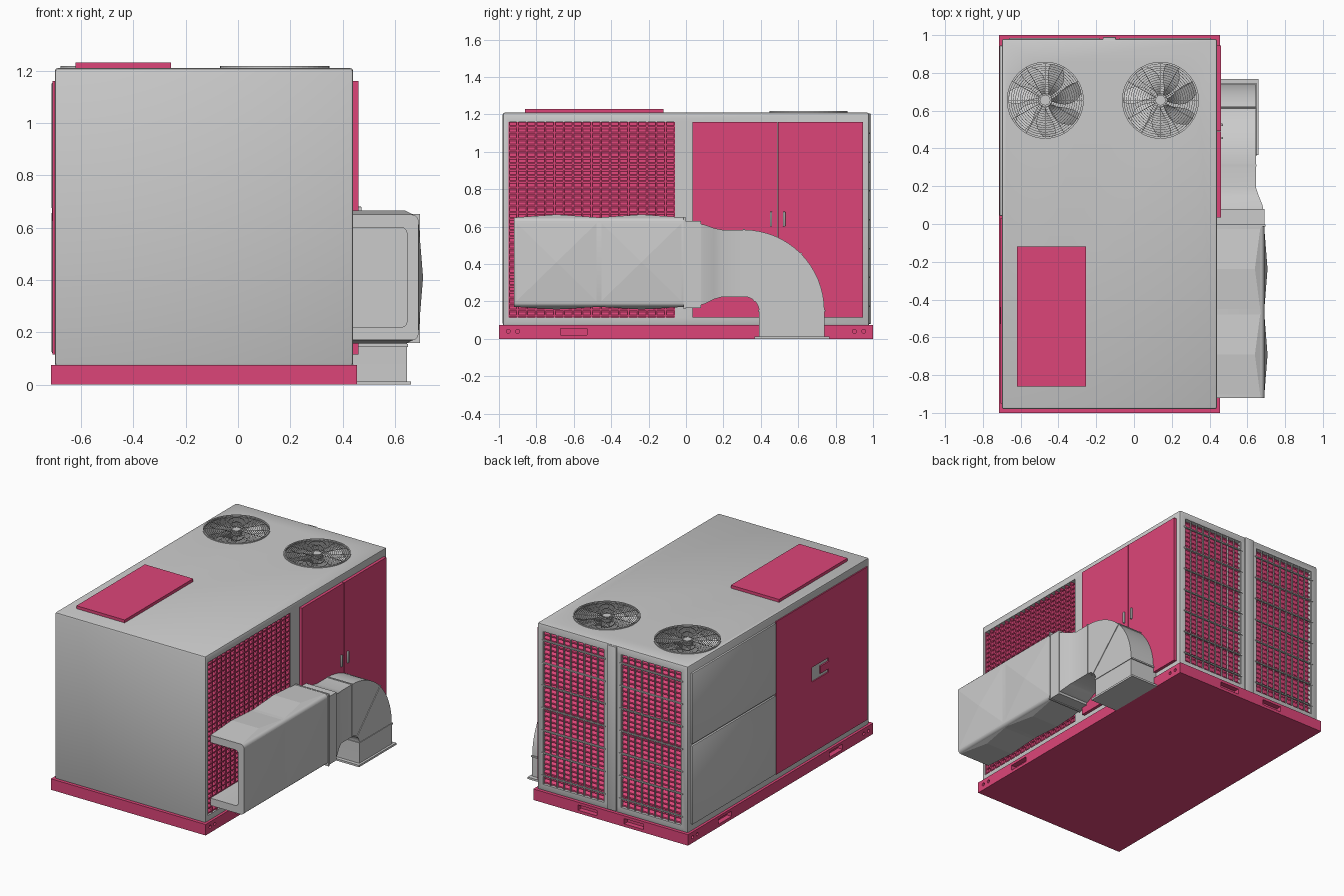
import bpy, bmesh, math
from mathutils import Matrix, Vector

if "Cube" in bpy.data.objects:
    bpy.data.objects.remove(bpy.data.objects["Cube"])

pink = bpy.data.materials.new("pink_paint")
pink.diffuse_color = (0.72, 0.06, 0.19, 1)
pink.use_nodes = True
pink.node_tree.nodes["Principled BSDF"].inputs["Base Color"].default_value = pink.diffuse_color


def finish(bm, name, mat=None, smooth=False):
    bmesh.ops.recalc_face_normals(bm, faces=bm.faces[:])
    me = bpy.data.meshes.new(name)
    bm.to_mesh(me)
    bm.free()
    ob = bpy.data.objects.new(name, me)
    bpy.context.collection.objects.link(ob)
    if mat:
        me.materials.append(mat)
    if smooth:
        bpy.ops.object.select_all(action='DESELECT')
        ob.select_set(True)
        bpy.context.view_layer.objects.active = ob
        bpy.ops.object.shade_smooth_by_angle(angle=math.radians(35))
    return ob


def add_box(bm, x0, x1, y0, y1, z0, z1):
    m = Matrix.Translation(((x0 + x1) / 2, (y0 + y1) / 2, (z0 + z1) / 2)) @ \
        Matrix.Diagonal((x1 - x0, y1 - y0, z1 - z0, 1))
    bmesh.ops.create_cube(bm, size=1, matrix=m)


def boxes(name, dims, mat=None, bevel=0, segs=2):
    bm = bmesh.new()
    for d in dims:
        add_box(bm, *d)
    if bevel:
        bmesh.ops.bevel(bm, geom=bm.edges[:], offset=bevel, segments=segs, profile=0.5, affect='EDGES')
    return finish(bm, name, mat, bevel > 0)


def add_loft(bm, rings):
    loops = [[bm.verts.new(p) for p in r] for r in rings]
    n = len(loops[0])
    for a, b in zip(loops, loops[1:]):
        for i in range(n):
            bm.faces.new((a[i], a[(i + 1) % n], b[(i + 1) % n], b[i]))
    bm.faces.new(loops[0])
    bm.faces.new(loops[-1])


def along_x(profile, a, b):
    return [[(t, p, q) for p, q in profile] for t in (a, b)]


def along_y(profile, a, b):
    return [[(p, t, q) for p, q in profile] for t in (a, b)]


def cut(ob, cutter):
    cutter.hide_render = True
    mod = ob.modifiers.new("cut", 'BOOLEAN')
    mod.operation, mod.solver, mod.object = 'DIFFERENCE', 'EXACT', cutter
    bpy.context.view_layer.objects.active = ob
    bpy.ops.object.modifier_apply(modifier="cut")
    bpy.data.objects.remove(cutter)


FANS = [(-0.47, 0.655), (0.14, 0.655)]
BACK = [(-0.65, -0.195), (-0.065, 0.395)]
Z0, Z1 = 0.115, 1.16

# base skid with fork pockets and small lifting holes
base = boxes("base_skid", [(-0.715, 0.455, -1, 1, 0, 0.075)], pink)
bm = bmesh.new()
for s in (-1, 1):
    for x0, x1 in ((-0.735, -0.68), (0.42, 0.475)):
        add_box(bm, x0, x1, s * 0.6 - 0.072, s * 0.6 + 0.072, 0.02, 0.056)
        for y in (0.9, 0.95):
            bmesh.ops.create_cone(bm, cap_ends=True, segments=12, radius1=0.011, radius2=0.011, depth=0.06,
                                  matrix=Matrix.Translation(((x0 + x1) / 2, s * y, 0.04)) @ Matrix.Rotation(math.pi / 2, 4, 'Y'))
for x in (-0.305, 0.045):
    add_box(bm, x - 0.072, x + 0.072, 0.965, 1.02, 0.02, 0.056)
cut(base, finish(bm, "pocket_cutter"))

# cabinet with recesses for the grilles and fan wells
body = boxes("cabinet", [(-0.70, 0.44, -0.98, 0.98, 0.07, 1.21)], None, 0.012)
bm = bmesh.new()
add_box(bm, 0.405, 0.5, -0.95, -0.06, Z0, Z1)
for x0, x1 in BACK:
    add_box(bm, x0, x1, 0.945, 1.05, Z0, Z1)
for x, y in FANS:
    bmesh.ops.create_cone(bm, cap_ends=True, segments=64, radius1=0.205, radius2=0.205, depth=0.26,
                          matrix=Matrix.Translation((x, y, 1.21)))
cut(body, finish(bm, "cabinet_cutter"))
boxes("back_post", [(-0.165, -0.095, 0.97, 0.99, 0.08, 1.205)], None, 0.006)

# side louvre grille
N = 32
step = (Z1 - Z0) / N
bm = bmesh.new()
add_box(bm, 0.40, 0.41, -0.95, -0.06, Z0, Z1)
for i in range(N):
    z = Z0 + i * step
    add_loft(bm, along_y([(0.408, z + 0.022), (0.432, z + 0.004), (0.432, z + 0.012), (0.408, z + 0.03)], -0.95, -0.06))
for i in range(19):
    y = -0.95 + 0.89 * i / 18
    add_box(bm, 0.408, 0.436, max(y - 0.005, -0.95), min(y + 0.005, -0.06), Z0, Z1)
finish(bm, "side_louvre_grille", pink)

# back coil grilles with grey wire guards
for k, (x0, x1) in enumerate(BACK):
    bm = bmesh.new()
    add_box(bm, x0, x1, 0.94, 0.95, Z0, Z1)
    for i in range(N):
        z = Z0 + i * step
        add_loft(bm, along_x([(0.948, z + 0.022), (0.968, z + 0.004), (0.968, z + 0.014), (0.948, z + 0.03)], x0, x1))
    finish(bm, f"back_coil_{k}", pink)
    wires = [(x0 + (x1 - x0) * i / 9 - 0.003, x0 + (x1 - x0) * i / 9 + 0.003, 0.966, 0.976, Z0, Z1) for i in range(10)]
    wires += [(x0 - 0.012, x1 + 0.012, 0.972, 0.984, z - 0.004, z + 0.004)
              for z in [Z0 + 0.06 + 0.154 * i for i in range(7)]]
    boxes(f"back_guard_{k}", wires)

# right side doors and handles
boxes("side_doors", [(0.42, 0.46, 0.035, 0.4885, Z0, Z1), (0.42, 0.46, 0.4915, 0.945, Z0, Z1)], pink)
boxes("door_handles", [(0.45, 0.472, y - 0.006, y + 0.006, 0.6, 0.68) for y in (0.455, 0.525)], None, 0.003)

# left side panels
access = boxes("left_access_panel", [(-0.708, -0.68, -0.95, 0.032, Z0, Z1)], pink)
cut(access, boxes("grip_cutter", [(-0.75, -0.692, -0.53, -0.35, 0.60, 0.70)]))
boxes("access_panel_grip", [(-0.71, -0.69, -0.53, -0.44, 0.625, 0.675)], pink)
boxes("left_service_panels", [(-0.712, -0.68, 0.042, 0.945, 0.12, 0.66),
                              (-0.712, -0.68, 0.042, 0.945, 0.67, 1.155)], None, 0.006)

# roof hatch
boxes("roof_hatch", [(-0.62, -0.255, -0.86, -0.12, 1.2, 1.23)], pink)

# roof fans: hub, seven twisted blades and a wire guard
for k, (cx, cy) in enumerate(FANS):
    bm = bmesh.new()
    bmesh.ops.create_cone(bm, cap_ends=True, segments=24, radius1=0.035, radius2=0.035, depth=0.07,
                          matrix=Matrix.Translation((cx, cy, 1.165)))
    for b in range(7):
        rows = []
        for j in range(8):
            t = j / 7
            r = 0.03 + 0.165 * t
            half = 0.10 + 0.27 * math.sin(math.pi * min(t * 0.8 + 0.12, 1))
            mid = 2 * math.pi * b / 7 + 0.35 * t
            rows.append([bm.verts.new((cx + r * math.cos(mid + s * half), cy + r * math.sin(mid + s * half),
                                       1.165 + s * 0.022)) for s in (-1, -0.33, 0.33, 1)])
        for a, c in zip(rows, rows[1:]):
            for i in range(3):
                bm.faces.new((a[i], a[i + 1], c[i + 1], c[i]))
    finish(bm, f"fan_{k}", None, True)

    bm = bmesh.new()
    for j in range(16):
        r = 0.025 + 0.012 * j
        w = 0.0012 if j < 15 else 0.004
        prof = [(r - w, 1.213 - w), (r + w, 1.213 - w), (r + w, 1.213 + w), (r - w, 1.213 + w)]
        rings = [[bm.verts.new((cx + p * math.cos(a), cy + p * math.sin(a), q)) for p, q in prof]
                 for a in [2 * math.pi * i / 48 for i in range(48)]]
        for i in range(48):
            for m in range(4):
                bm.faces.new((rings[i][m], rings[i][(m + 1) % 4], rings[(i + 1) % 48][(m + 1) % 4], rings[(i + 1) % 48][m]))
    for i in range(12):
        m = Matrix.Translation((cx, cy, 1.211)) @ Matrix.Rotation(math.pi * i / 6, 4, 'Z') @ \
            Matrix.Translation((0.113, 0, 0)) @ Matrix.Diagonal((0.18, 0.003, 0.003, 1))
        bmesh.ops.create_cube(bm, size=1, matrix=m)
    bmesh.ops.create_cone(bm, cap_ends=True, segments=24, radius1=0.027, radius2=0.027, depth=0.005,
                          matrix=Matrix.Translation((cx, cy, 1.213)))
    finish(bm, f"fan_guard_{k}")

# open hood duct: C section against the cabinet, with cross-broken sheet faces
def arc(cx, cz, r, a0):
    return [(cx + r * math.cos(math.radians(a0 + d)), cz + r * math.sin(math.radians(a0 + d))) for d in (0, 30, 60, 90)]


outer = arc(0.665, 0.195, 0.025, -90) + arc(0.665, 0.625, 0.025, 0)
inner = arc(0.625, 0.58, 0.02, 0)[::-1] + arc(0.625, 0.24, 0.02, -90)[::-1]
section = [(0.435, 0.17)] + outer + [(0.435, 0.65), (0.435, 0.60)] + inner + [(0.435, 0.22)]
bm = bmesh.new()
add_loft(bm, along_y(section, -0.92, -0.01))
finish(bm, "hood_duct", None, True)
bm = bmesh.new()
for y0, y1 in ((-0.918, -0.466), (-0.464, -0.012)):
    ym = (y0 + y1) / 2
    c = [bm.verts.new(p) for p in ((0.689, y0, 0.19), (0.689, y1, 0.19), (0.689, y1, 0.63), (0.689, y0, 0.63))]
    tip = bm.verts.new((0.707, ym, 0.41))
    for i in range(4):
        bm.faces.new((c[i], c[(i + 1) % 4], tip))
    for z, zt in ((0.649, 0.665), (0.171, 0.157)):
        a, b, d, e, f, g = [bm.verts.new(p) for p in ((0.435, y0, z), (0.67, y0, z), (0.67, y1, z), (0.435, y1, z),
                                                      (0.435, ym, zt), (0.64, ym, zt))]
        for face in ((a, b, g, f), (b, d, g), (d, e, f, g)):
            bm.faces.new(face)
finish(bm, "hood_cross_breaks")
boxes("hood_collars", [(0.435, 0.695, -0.014, -0.002, 0.16, 0.652), (0.435, 0.69, -0.004, 0.08, 0.165, 0.63)])

# transition, elbow and drop as one loft: (outer y, z), (inner y, z), width
path = [((0.075, 0.615), (0.075, 0.18), 0.685), ((0.10, 0.61), (0.10, 0.187), 0.68),
        ((0.15, 0.592), (0.15, 0.212), 0.66), ((0.195, 0.583), (0.195, 0.225), 0.645)]
for i in range(17):
    a = math.pi / 2 * (1 - i / 16)
    c, s = math.cos(a), math.sin(a)
    path.append(((0.31 + 0.43 * c, 0.15 + 0.433 * s), (0.31 + 0.08 * c, 0.15 + 0.075 * s), 0.645))
path.append(((0.74, 0.005), (0.39, 0.005), 0.645))
bm = bmesh.new()
add_loft(bm, [[(0.44, *o), (w, *o), (w, *n), (0.44, *n)] for o, n, w in path])
finish(bm, "elbow_duct", None, True)

# raised elbow seams
bm = bmesh.new()
for a in (0, 45, 90):
    c, s = math.cos(math.radians(a)), math.sin(math.radians(a))
    rings = []
    for off in (-0.005, 0.005):
        pts = [(0.31 + r * c - off * s, 0.15 + r * s + off * c) for r in (0.437, 0.074)]
        o, n = pts
        rings.append([(0.44, *o), (0.649, *o), (0.649, *n), (0.44, *n)])
    add_loft(bm, rings)
finish(bm, "elbow_seams")
boxes("elbow_foot_flange", [(0.44, 0.66, 0.365, 0.768, 0, 0.013)])
